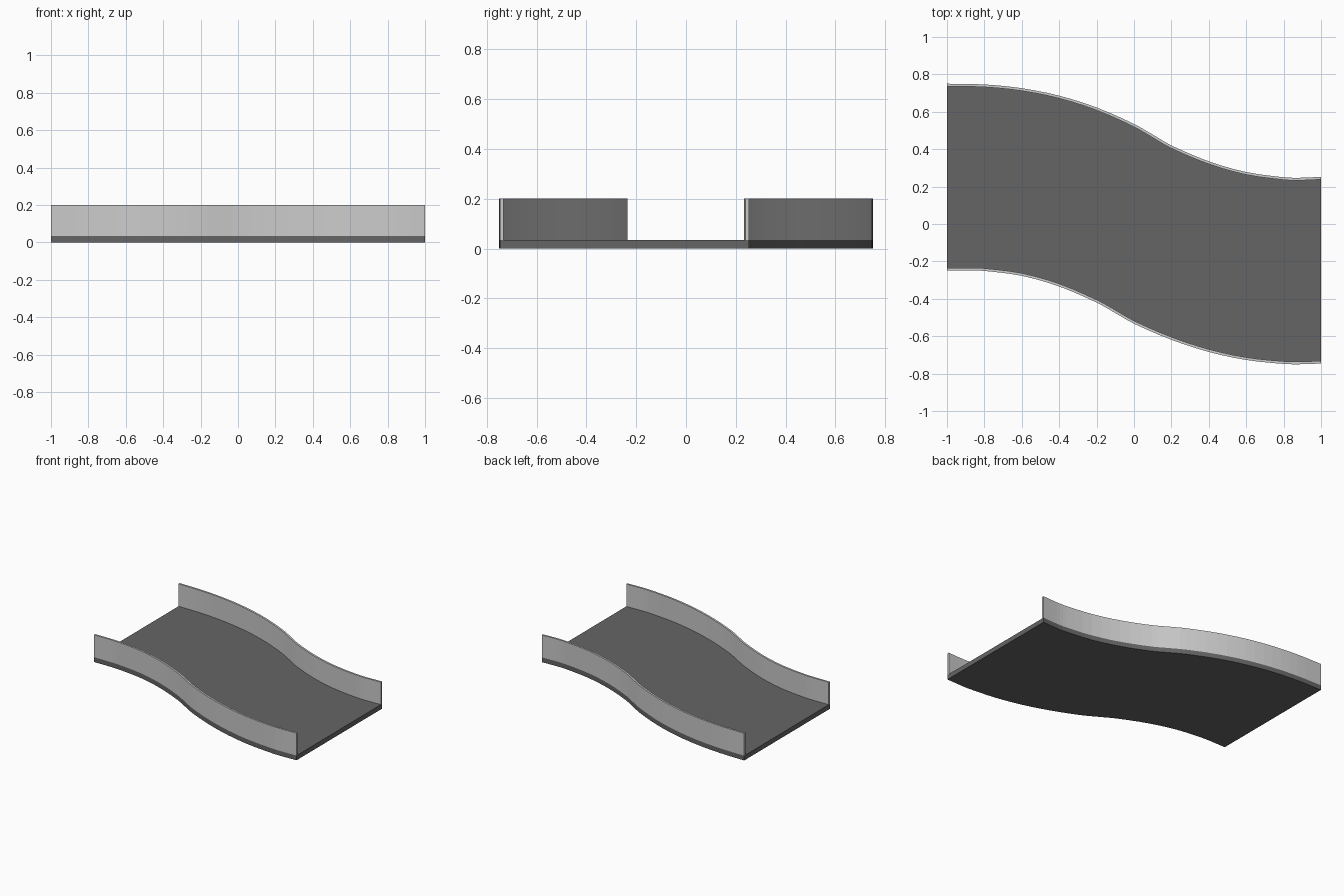
import bpy, bmesh
from mathutils import Vector

if "Cube" in bpy.data.objects:
    bpy.data.objects.remove(bpy.data.objects["Cube"])

DECK, TOP, WALL = 0.035, 0.2, 0.014

# Outer edge control points of the S-bend, from x = -1 to x = 1
FAR = [(-1, .75), (-.8, .746), (-.6, .726), (-.4, .686), (-.2, .623), (0, .535),
       (.1, .478), (.2, .42), (.4, .335), (.6, .278), (.8, .25), (.88, .247), (1, .252)]
NEAR = [(-1, -.249), (-.88, -.248), (-.8, -.251), (-.6, -.277), (-.4, -.334), (-.2, -.42),
        (-.1, -.476), (0, -.533), (.2, -.619), (.4, -.684), (.6, -.727), (.8, -.748),
        (.88, -.75), (1, -.746)]


def smooth(points, steps=3):
    """Catmull-Rom curve through the control points."""
    p = [Vector(q) for q in points]
    p = [p[0]] + p + [p[-1]]
    out = []
    for i in range(1, len(p) - 2):
        m0 = (p[i + 1] - p[i - 1]) / (p[i + 1].x - p[i - 1].x)
        m1 = (p[i + 2] - p[i]) / (p[i + 2].x - p[i].x)
        h = p[i + 1].x - p[i].x
        for s in range(steps):
            t = s / steps
            y = ((2*t**3 - 3*t**2 + 1) * p[i].y + (t**3 - 2*t**2 + t) * h * m0.y
                 + (3*t**2 - 2*t**3) * p[i + 1].y + (t**3 - t**2) * h * m1.y)
            out.append(Vector((p[i].x + t * h, y)))
    return out + [p[-1]]


def inset(line, side):
    """Shift an edge inwards by the wall thickness, keeping the ends square."""
    out = []
    for i, v in enumerate(line):
        a, b = line[max(i - 1, 0)], line[min(i + 1, len(line) - 1)]
        d = (b - a).normalized()
        n = Vector((-d.y, d.x)) * side * WALL
        out.append(Vector((v.x if i in (0, len(line) - 1) else v.x + n.x, v.y + n.y)))
    return out


def grey(name, value):
    mat = bpy.data.materials.new(name)
    mat.diffuse_color = (value, value, value, 1)
    mat.use_nodes = True
    mat.node_tree.nodes["Principled BSDF"].inputs["Base Color"].default_value = mat.diffuse_color
    return mat


def prism(name, outline, z0, z1, mat):
    """Extrude a closed outline upwards."""
    bm = bmesh.new()
    face = bm.faces.new([bm.verts.new((v.x, v.y, z0)) for v in outline])
    ext = bmesh.ops.extrude_face_region(bm, geom=[face], use_keep_orig=True)
    for v in ext["geom"]:
        if isinstance(v, bmesh.types.BMVert):
            v.co.z = z1
    bmesh.ops.recalc_face_normals(bm, faces=bm.faces)
    mesh = bpy.data.meshes.new(name)
    bm.to_mesh(mesh)
    bm.free()
    mesh.materials.append(mat)
    ob = bpy.data.objects.new(name, mesh)
    bpy.context.collection.objects.link(ob)
    return ob


dark, light = grey("dark_grey", 0.13), grey("mid_grey", 0.56)
far, near = smooth(FAR), smooth(NEAR)

# Dark floor slab
prism("curved_deck", near + far[::-1], 0, DECK, dark)

# Thin lighter side walls standing on the slab edges
for name, line, side in (("near_wall", near, 1), ("far_wall", far, -1)):
    prism(name, line + inset(line, side)[::-1], DECK, TOP, light)
